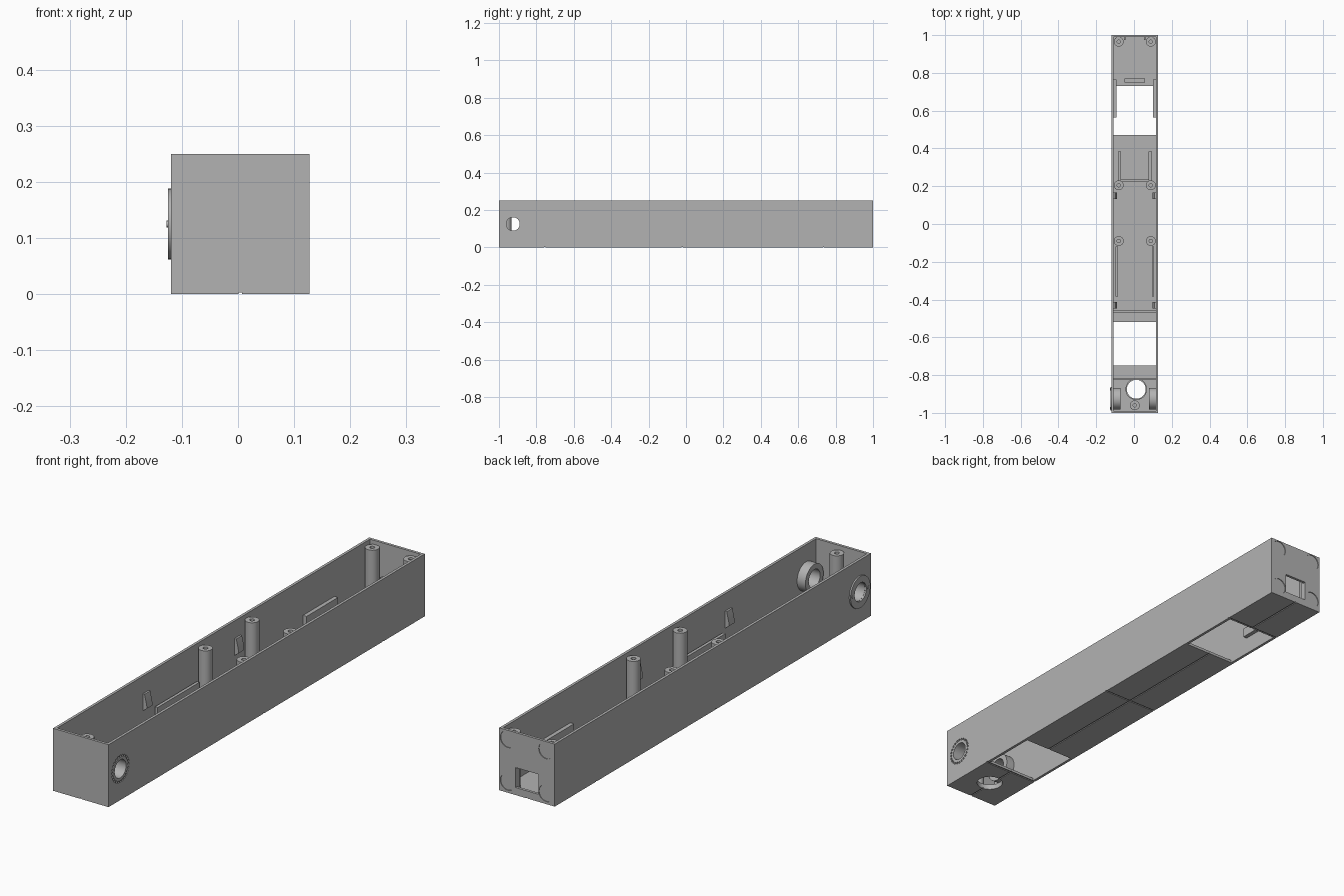
import bpy, bmesh, math
from mathutils import Matrix, Vector

if "Cube" in bpy.data.objects:
    bpy.data.objects.remove(bpy.data.objects["Cube"], do_unlink=True)

GREY = (0.45, 0.45, 0.45, 1)
grey = bpy.data.materials.new("plain_grey")
grey.use_nodes = True
grey.diffuse_color = GREY
grey.node_tree.nodes["Principled BSDF"].inputs["Base Color"].default_value = GREY

X0, X1, XC = -0.119, 0.127, 0.004     # case sides and middle
T, H = 0.011, 0.25                    # wall thickness, height
IN = X1 - T - XC                      # half of the inner width
AXLE = (-0.925, 0.125)                # y and z of the side holes
ROT = {"x": Matrix.Rotation(math.pi / 2, 4, "Y"),
       "y": Matrix.Rotation(-math.pi / 2, 4, "X"),
       "z": Matrix.Identity(4)}


def finish(name, bm):
    bmesh.ops.recalc_face_normals(bm, faces=bm.faces)
    mesh = bpy.data.meshes.new(name)
    bm.to_mesh(mesh)
    bm.free()
    mesh.materials.append(grey)
    ob = bpy.data.objects.new(name, mesh)
    bpy.context.collection.objects.link(ob)
    return ob


def box(name, x, y, z):
    """Box from (low, high) pairs."""
    bm = bmesh.new()
    size = [b - a for a, b in (x, y, z)]
    mid = [(a + b) / 2 for a, b in (x, y, z)]
    bmesh.ops.create_cube(bm, size=1, matrix=Matrix.Translation(mid) @ Matrix.Diagonal((*size, 1)))
    return finish(name, bm)


def rods(name, starts, axis, radius, length, sides=40):
    """One or more equal solid cylinders growing along an axis."""
    bm = bmesh.new()
    for p in starts:
        m = Matrix.Translation(p) @ ROT[axis] @ Matrix.Translation((0, 0, length / 2))
        bmesh.ops.create_cone(bm, cap_ends=True, segments=sides, radius1=radius,
                              radius2=radius, depth=length, matrix=m)
    return finish(name, bm)


def tube(name, start, axis, outer, inner, length):
    """Hollow cylinder spun from a rectangle."""
    bm = bmesh.new()
    vs = [bm.verts.new((r, 0, h)) for r, h in
          ((inner, 0), (outer, 0), (outer, length), (inner, length))]
    edges = [bm.edges.new((vs[i], vs[i - 1])) for i in range(4)]
    bmesh.ops.spin(bm, geom=vs + edges, cent=(0, 0, 0), axis=(0, 0, 1),
                   angle=2 * math.pi, steps=40)
    bmesh.ops.remove_doubles(bm, verts=bm.verts, dist=1e-5)
    bmesh.ops.transform(bm, verts=bm.verts, matrix=Matrix.Translation(start) @ ROT[axis])
    return finish(name, bm)


def prism(name, outline, y):
    """Extrude an x-z outline along y."""
    bm = bmesh.new()
    face = bm.faces.new([bm.verts.new((a, y[0], b)) for a, b in outline])
    new = bmesh.ops.extrude_face_region(bm, geom=[face])["geom"]
    bmesh.ops.translate(bm, vec=(0, y[1] - y[0], 0),
                        verts=[v for v in new if isinstance(v, bmesh.types.BMVert)])
    return finish(name, bm)


def cut(target, cutter):
    mod = target.modifiers.new("cut", "BOOLEAN")
    mod.operation, mod.object, mod.solver = "DIFFERENCE", cutter, "EXACT"
    bpy.context.view_layer.objects.active = target
    bpy.ops.object.modifier_apply(modifier=mod.name)
    bpy.data.objects.remove(cutter, do_unlink=True)


# Open-topped case
case = box("case", (X0, X1), (-1, 1), (0, H))
inner = (XC - IN, XC + IN)
cut(case, box("cavity", inner, (-1 + T, 1 - T), (T, H + 0.1)))

# Floor windows, round floor hole and end port
for y in ((0.47, 0.73), (-0.75, -0.52)):
    cut(case, box("window", inner, y, (-0.1, 0.05)))
cut(case, rods("floor_cut", [(0.012, -0.875, -0.1)], "z", 0.05, 0.15))
cut(case, box("port_cut", (XC - 0.05, XC + 0.05), (0.95, 1.1), (0.03, 0.11)))

# Shallow grooves under the floor
cut(case, box("long_groove", (XC - 0.003, XC + 0.003), (-1.1, 1.1), (-0.1, 0.003)))
for y in (-0.755, -0.02, 0.735):
    cut(case, box("cross_groove", (-0.2, 0.2), (y - 0.003, y + 0.003), (-0.1, 0.003)))

# Round recesses on the back
corners = [(XC + s * 0.085, 0.997, z) for s in (-1, 1) for z in (0.043, 0.214)]
cut(case, rods("recesses", corners, "y", 0.033, 0.1))

# Axle hole and ring of small dimples on the left side
cut(case, rods("axle_cut", [(-0.3, *AXLE)], "x", 0.036, 0.6))
dimples = [(X1 - 0.004, AXLE[0] + 0.051 * math.cos(a), AXLE[1] + 0.051 * math.sin(a))
           for a in (math.tau * i / 24 for i in range(24))]
cut(case, rods("dimples", dimples, "x", 0.0045, 0.05, 10))
parts = [case]

# Ring standing proud of the right side, with two pegs
parts.append(tube("right_ring", (X0 - 0.006, *AXLE), "x", 0.063, 0.037, 0.007))
parts.append(rods("ring_pegs", [(-0.127, AXLE[0] + s * 0.05, AXLE[1]) for s in (-1, 1)],
                  "x", 0.006, 0.003, 16))
parts.append(tube("floor_hole_lip", (0.012, -0.875, 0.005), "z", 0.057, 0.05, 0.016))

# Screw posts
posts = [(XC, -0.96)] + [(XC + s * 0.085, y) for s in (-1, 1) for y in (-0.09, 0.205, 0.965)]
for x, y in posts:
    parts.append(tube("screw_post", (x, y, 0.005), "z", 0.026, 0.009, 0.229))

# Parts repeated on both side walls
for s, side in ((-1, "right"), (1, "left")):
    def span(a, b):
        return tuple(sorted((XC + s * a, XC + s * b)))
    wall = IN + 0.002
    boss_x = span(IN - 0.037, wall)
    parts.append(tube(side + "_axle_boss", (boss_x[0], *AXLE), "x", 0.057, 0.036,
                      boss_x[1] - boss_x[0]))
    for y in (-0.43, 0.15):
        clip = [(wall, 0.11), (IN - 0.018, 0.125), (IN - 0.018, 0.135), (IN - 0.008, 0.18), (wall, 0.18)]
        parts.append(prism(side + "_clip", [(XC + s * a, b) for a, b in clip],
                           (y - 0.018, y + 0.018)))
    parts.append(box(side + "_front_rail", span(0.09, 0.102), (-0.385, -0.12), (0.005, 0.107)))
    parts.append(box(side + "_middle_rail", span(0.074, 0.09), (0.23, 0.385), (0.005, 0.06)))
    parts.append(box(side + "_back_rail", span(IN - 0.016, wall), (0.565, 0.765), (0.07, 0.107)))

# Low cross ribs and port brackets
for y in (-0.465, -0.82):
    parts.append(box("cross_rib", inner, (y - 0.006, y + 0.006), (0.005, 0.03)))
parts.append(box("middle_rib", span(-0.09, 0.09), (0.225, 0.235), (0.005, 0.03)))
parts.append(box("board_stop", (XC - 0.055, XC + 0.055), (0.75, 0.77), (0.005, 0.03)))
for s in (-1, 1):
    x = XC + s * 0.054
    parts.append(box("port_cheek", (x - 0.004, x + 0.004), (0.975, 0.99), (0.005, 0.115)))

# Smooth round walls, crisp edges
bpy.ops.object.select_all(action="DESELECT")
for ob in parts:
    ob.select_set(True)
bpy.context.view_layer.objects.active = case
bpy.ops.object.shade_smooth_by_angle(angle=math.radians(30))
